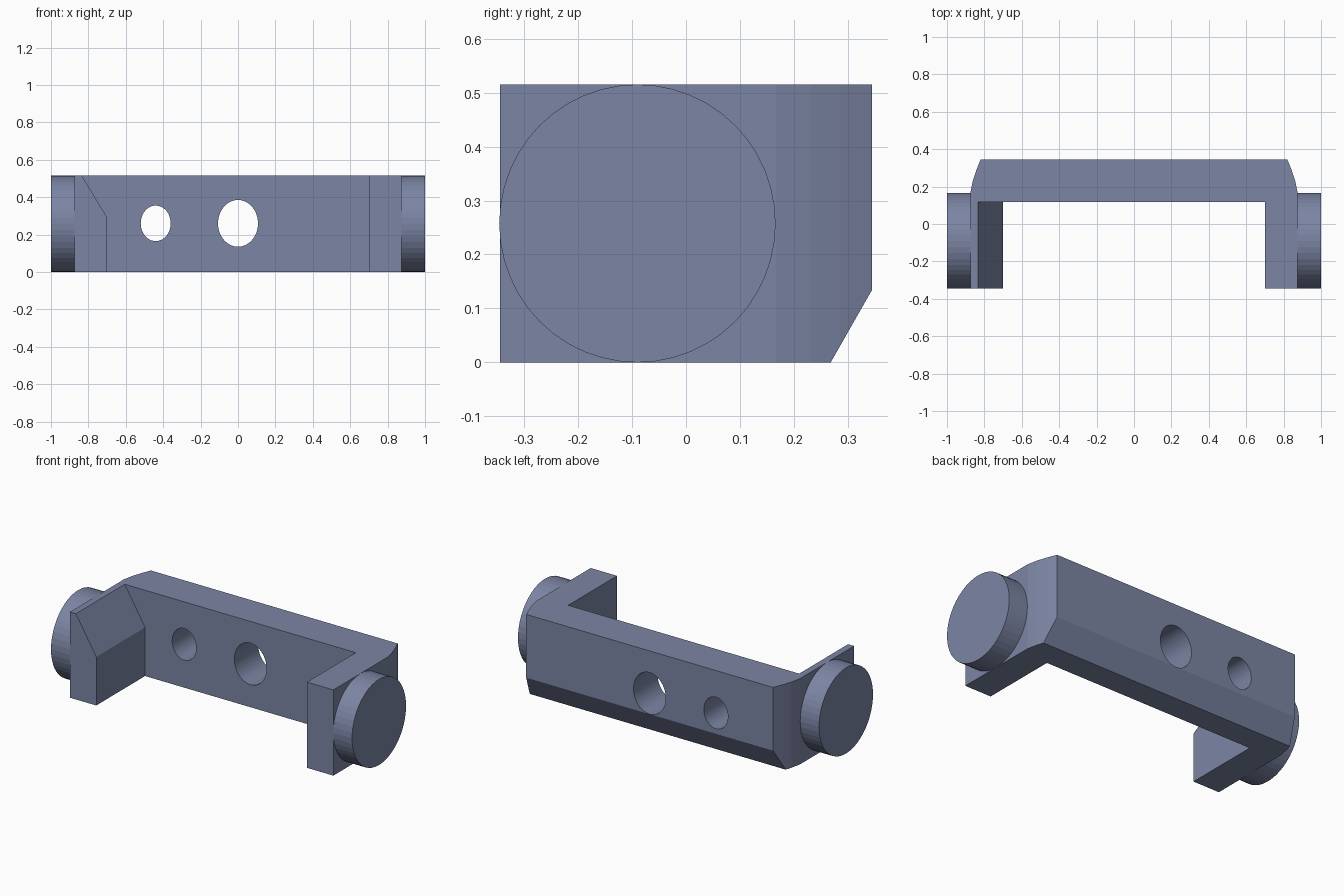
import bpy
import bmesh
from math import pi
from mathutils import Matrix, Vector

HEIGHT = 0.515

if "Cube" in bpy.data.objects:
    bpy.data.objects.remove(bpy.data.objects["Cube"], do_unlink=True)

# Single slate blue material
slate = bpy.data.materials.new("slate_blue")
slate.use_nodes = True
colour = (0.2, 0.235, 0.37, 1)
slate.diffuse_color = colour
slate.node_tree.nodes["Principled BSDF"].inputs["Base Color"].default_value = colour


def make_object(name, bm):
    bmesh.ops.recalc_face_normals(bm, faces=bm.faces)
    mesh = bpy.data.meshes.new(name)
    bm.to_mesh(mesh)
    bm.free()
    mesh.materials.append(slate)
    obj = bpy.data.objects.new(name, mesh)
    bpy.context.collection.objects.link(obj)
    return obj


def prism(points, direction):
    bm = bmesh.new()
    face = bm.faces.new([bm.verts.new(p) for p in points])
    new = bmesh.ops.extrude_face_region(bm, geom=[face])["geom"]
    verts = [v for v in new if isinstance(v, bmesh.types.BMVert)]
    bmesh.ops.translate(bm, verts=verts, vec=direction)
    return bm


def cylinder(name, centre, axis, radii, depth):
    # radii are the half sizes across the axis, before turning
    bm = bmesh.new()
    turn = Matrix.Rotation(pi / 2, 4, axis)
    matrix = Matrix.Translation(centre) @ turn @ Matrix.Diagonal((*radii, 1, 1))
    bmesh.ops.create_cone(bm, cap_ends=True, segments=48, radius1=1, radius2=1,
                          depth=depth, matrix=matrix)
    return make_object(name, bm)


def cut(target, cutter):
    cutter.hide_render = True
    mod = target.modifiers.new("cut", "BOOLEAN")
    mod.operation = "DIFFERENCE"
    mod.solver = "EXACT"
    mod.object = cutter
    bpy.context.view_layer.objects.active = target
    bpy.ops.object.modifier_apply(modifier=mod.name)
    bpy.data.objects.remove(cutter, do_unlink=True)


# Bracket: U-shaped plan with gently curved back corners
half = [(0.70, 0.118), (0.70, -0.345), (0.875, -0.345), (0.875, 0.167),
        (0.862, 0.23), (0.844, 0.285), (0.82, 0.345)]
plan = half + [(-x, y) for x, y in reversed(half)]
bm = prism([(x, y, 0) for x, y in plan], (0, 0, HEIGHT))

# Sloped lower back edge
corner, edge = Vector((0, 0.345, 0.135)), Vector((0, 0.268, 0))
slope = corner - edge
cut_geom = bmesh.ops.bisect_plane(
    bm, geom=bm.verts[:] + bm.edges[:] + bm.faces[:], plane_co=corner,
    plane_no=(0, slope.z, -slope.y), clear_outer=True)["geom_cut"]
bmesh.ops.contextual_create(
    bm, geom=[e for e in cut_geom if isinstance(e, bmesh.types.BMEdge)])
bracket = make_object("bracket", bm)

# Sloped inner top of the right arm
wedge = [(-0.835, HEIGHT), (-0.705, 0.30), (-0.6, 0.126), (-0.6, 0.7), (-0.835, 0.7)]
cut(bracket, make_object("arm_cutter", prism(
    [(x, -0.5, z) for x, z in wedge], (0, 0.618, 0))))

# Through holes in the back bar
for x, width, height in ((0, 0.107, 0.125), (-0.44, 0.08, 0.095)):
    cut(bracket, cylinder("hole_cutter", (x, 0.25, 0.26), "X", (width, height), 0.6))

# Round end discs on the outer sides of the arms
for name, side in (("left_disc", 1), ("right_disc", -1)):
    cylinder(name, (side * 0.9375, -0.09, HEIGHT / 2), "Y",
             (HEIGHT / 2, 0.256), 0.125)
